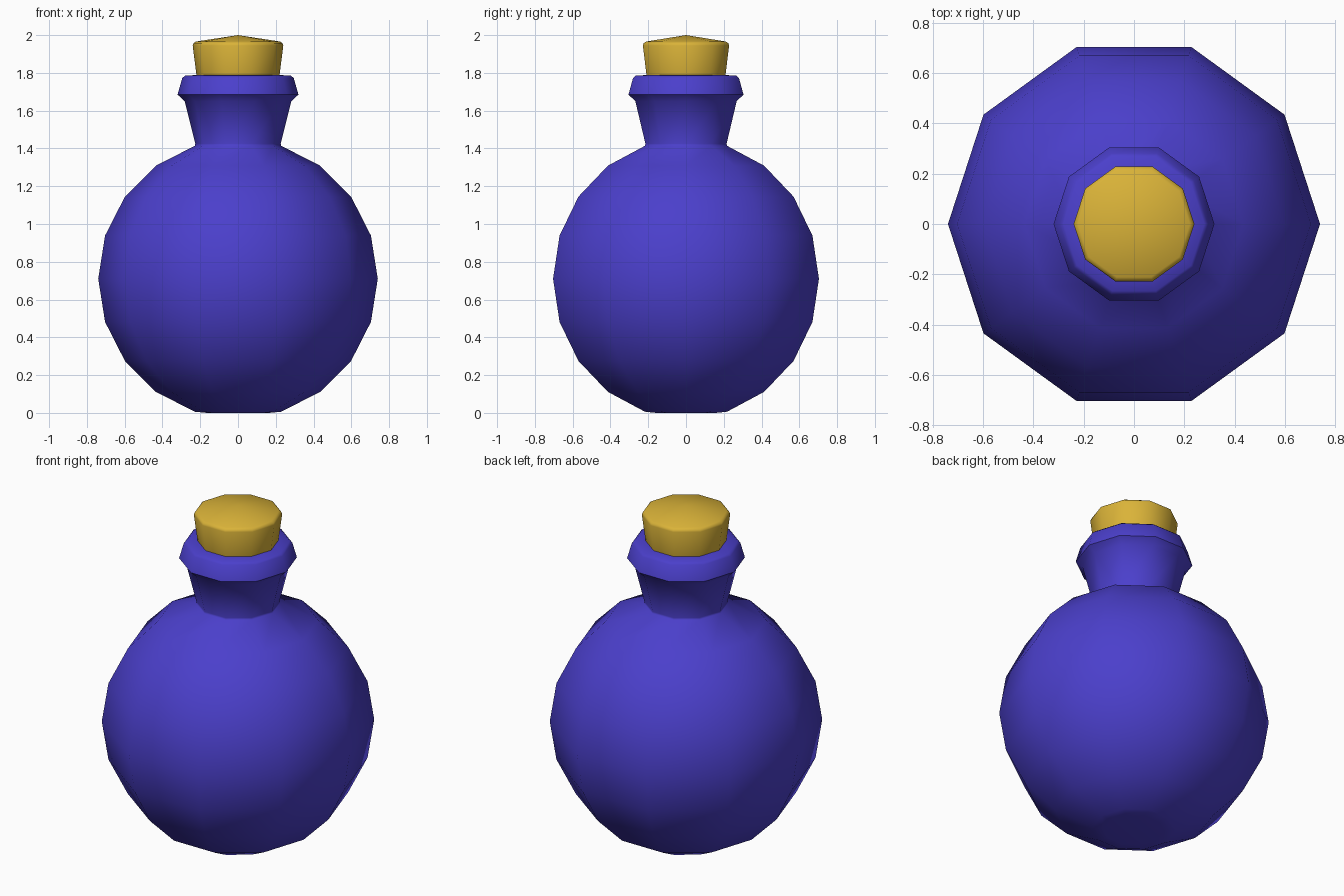
import bpy, bmesh
from math import cos, sin, pi, radians

if "Cube" in bpy.data.objects:
    bpy.data.objects.remove(bpy.data.objects["Cube"])

SIDES = 10


def material(name, color):
    m = bpy.data.materials.new(name)
    m.diffuse_color = color
    m.use_nodes = True
    m.node_tree.nodes["Principled BSDF"].inputs["Base Color"].default_value = m.diffuse_color
    return m


def lathe(name, profile, mat):
    """Revolve (radius, z) points about z; radius 0 becomes a pole."""
    bm = bmesh.new()
    rings = []
    for r, z in profile:
        n = SIDES if r > 0 else 1
        rings.append([bm.verts.new((r * cos(2 * pi * i / SIDES), r * sin(2 * pi * i / SIDES), z))
                      for i in range(n)])
    for a, b in zip(rings, rings[1:]):
        for i in range(SIDES):
            j = (i + 1) % SIDES
            quad = [a[i % len(a)], a[j % len(a)], b[j % len(b)], b[i % len(b)]]
            bm.faces.new(list(dict.fromkeys(quad)))
    bmesh.ops.recalc_face_normals(bm, faces=bm.faces)
    mesh = bpy.data.meshes.new(name)
    bm.to_mesh(mesh)
    bm.free()
    mesh.materials.append(mat)
    ob = bpy.data.objects.new(name, mesh)
    bpy.context.collection.objects.link(ob)
    bpy.ops.object.select_all(action='DESELECT')
    ob.select_set(True)
    bpy.context.view_layer.objects.active = ob
    bpy.ops.object.shade_smooth_by_angle(angle=radians(50))
    return ob


glass = material("blue_glass", (0.07, 0.05, 0.6, 1))
cork = material("cork", (0.7, 0.45, 0.04, 1))

# Flask: flat base, round body, flared neck, lip and mouth under the stopper
body = [(0.74 * cos(radians(a)), 0.71 + 0.74 * sin(radians(a))) for a in range(-72, 73, 18)]
neck = [(0.226, 1.425), (0.282, 1.65), (0.32, 1.685), (0.295, 1.773), (0.28, 1.785), (0.2, 1.79), (0.19, 1.74)]
lathe("flask", [(0, 0), (0.165, 0)] + body + neck, glass)

# Stopper: tapered plug with a softened rim and shallow domed top
lathe("stopper", [(0, 1.74), (0.21, 1.74), (0.22, 1.79), (0.24, 1.945), (0.236, 1.957), (0.222, 1.966), (0, 2.0)], cork)
